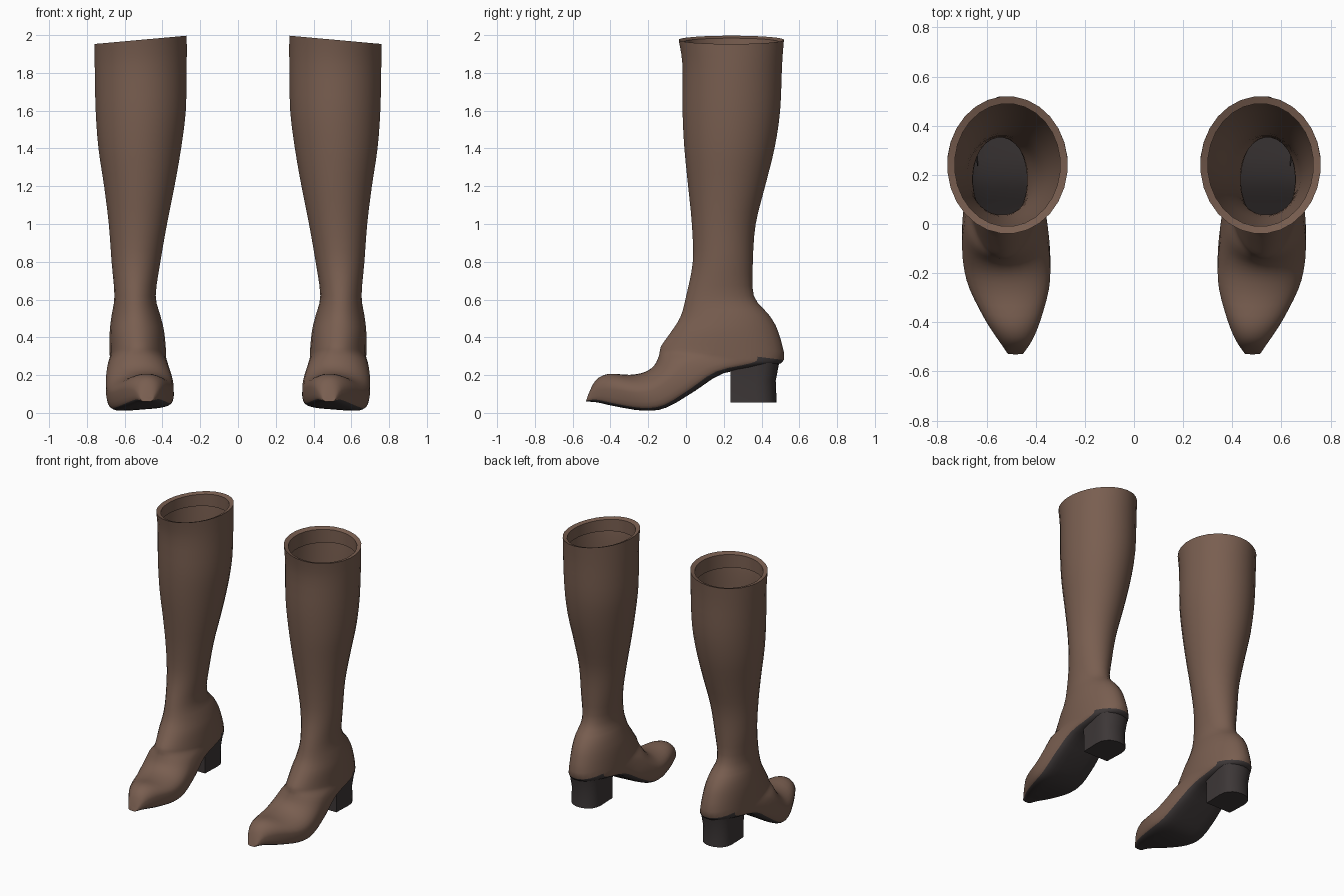
import bpy, bmesh, math
from mathutils import Vector

SIDES = 28      # points around each ring
STEPS = 3       # smoothed rings between listed ones


def make_material(name, rgb):
    mat = bpy.data.materials.new(name)
    mat.use_nodes = True
    color = (*rgb, 1)
    mat.diffuse_color = color
    bsdf = mat.node_tree.nodes["Principled BSDF"]
    bsdf.inputs["Base Color"].default_value = color
    bsdf.inputs["Roughness"].default_value = 0.8
    return mat


def catmull(p, q, r, s, t):
    """Smooth blend from tuple q to tuple r."""
    return [0.5 * (2 * b + (c - a) * t + (2 * a - 5 * b + 4 * c - d) * t * t
                   + (3 * b - a - 3 * c + d) * t ** 3)
            for a, b, c, d in zip(p, q, r, s)]


def smooth_rings(rings):
    out = []
    last = len(rings) - 1
    for i in range(last):
        quad = [rings[max(0, min(last, i + k))] for k in (-1, 0, 1, 2)]
        out += [catmull(*quad, step / STEPS) for step in range(STEPS)]
    return out + [list(rings[-1])]


def ring_points(ring, inset=0.0):
    """Tilted oval from front point to back point, squared off underneath."""
    yf, zf, yb, zb, x0, x1, square, roll = ring
    pts = []
    for j in range(SIDES):
        a = 2 * math.pi * (j + 0.5) / SIDES
        u, v = math.cos(a), math.sin(a)
        if v < 0:
            power = 1 - square
            u = math.copysign(abs(u) ** power, u)
            v = -abs(v) ** power
        x = (x0 + x1) / 2 + u * ((x1 - x0) / 2 - inset)
        y = (yf + yb) / 2 + v * ((yf - yb) / 2 + inset)
        z = (zf + zb) / 2 + v * (zf - zb) / 2
        tilt = roll + 0.09 * max(0, min(1, (z - 1.8) / 0.17))
        pts.append(Vector((x, y, z - tilt * (x - 0.515))))
    return pts


def loft(name, rings, side, mats, rule, caps):
    """Skin a list of point rings; rule(i, j) picks the material."""
    bm = bmesh.new()
    rows = [[bm.verts.new((p.x * side, p.y, p.z)) for p in ring] for ring in rings]
    count = len(rows[0])

    def face(verts, index):
        f = bm.faces.new(verts if side > 0 else verts[::-1])
        f.material_index = index
        f.smooth = True

    for i in range(len(rows) - 1):
        for j in range(count):
            k = (j + 1) % count
            face([rows[i][j], rows[i][k], rows[i + 1][k], rows[i + 1][j]], rule(i, j))
    if "start" in caps:
        face(rows[0][::-1], 0)
    if "end" in caps:
        face(rows[-1], 0)
    mesh = bpy.data.meshes.new(name)
    bm.to_mesh(mesh)
    bm.free()
    for m in mats:
        mesh.materials.append(m)
    obj = bpy.data.objects.new(name, mesh)
    bpy.context.collection.objects.link(obj)
    bpy.ops.object.select_all(action='DESELECT')
    obj.select_set(True)
    bpy.context.view_layer.objects.active = obj
    bpy.ops.object.shade_smooth_by_angle(angle=math.radians(50))
    return obj


cube = bpy.data.objects.get("Cube")
if cube:
    bpy.data.objects.remove(cube, do_unlink=True)

leather = make_material("brown leather", (0.19, 0.112, 0.08))
rubber = make_material("dark sole", (0.046, 0.038, 0.038))

# Shaft: height, front y, back y, inner x, outer x
shaft = [
    (1.975, -0.04, 0.52, 0.27, 0.76),
    (1.84, -0.02, 0.51, 0.27, 0.76),
    (1.6, -0.02, 0.5, 0.275, 0.755),
    (1.4, -0.01, 0.47, 0.3, 0.74),
    (1.2, 0.01, 0.42, 0.335, 0.71),
    (1, 0.03, 0.37, 0.375, 0.685),
    (0.8, 0.035, 0.355, 0.41, 0.67),
    (0.62, 0, 0.36, 0.435, 0.655),
]
# Foot: front y, z, back y, z, inner x, outer x, squareness, sideways roll
foot = [
    (-0.03, 0.51, 0.44, 0.52, 0.41, 0.67, 0, 0),
    (-0.08, 0.43, 0.49, 0.43, 0.39, 0.68, 0, 0),
    (-0.13, 0.36, 0.52, 0.28, 0.38, 0.68, 0.1, 0),
    (-0.14, 0.33, 0.43, 0.25, 0.38, 0.68, 0.4, 0),
    (-0.145, 0.3, 0.2, 0.21, 0.37, 0.69, 0.6, 0),
    (-0.17, 0.25, 0.05, 0.12, 0.35, 0.7, 0.6, 0.03),
    (-0.22, 0.215, -0.1, 0.035, 0.34, 0.695, 0.6, 0.07),
    (-0.3, 0.2, -0.22, 0.017, 0.345, 0.67, 0.6, 0.08),
    (-0.41, 0.205, -0.37, 0.035, 0.38, 0.605, 0.6, 0.06),
    (-0.48, 0.17, -0.47, 0.055, 0.415, 0.55, 0.5, 0.03),
    (-0.52, 0.09, -0.53, 0.06, 0.45, 0.515, 0.4, 0),
]
listed = [(yf, z, yb, z, x0, x1, 0, 0) for z, yf, yb, x0, x1 in shaft] + foot
body = smooth_rings(listed)

# Folded lip inside the opening
lip = []
for drop in (0.1, 0.01):
    ring = list(body[0])
    ring[1] -= drop
    ring[3] -= drop
    lip.append([p for p in ring_points(ring, 0.03)])
boot_rings = lip + [ring_points(r) for r in body]
sole_start = len(lip) + (len(shaft) + 2) * STEPS


def boot_rule(i, j):
    """The flat underside of the foot is sole, everything else leather."""
    low = math.sin(2 * math.pi * (j + 1) / SIDES) < -0.45
    return 1 if i >= sole_start and low else 0


def heel_ring(z, front, back, half):
    """Flat-fronted, round-backed outline."""
    pts = []
    middle = front + (back - front) * 0.55
    for k in range(11):
        a = math.pi * k / 10
        pts.append(Vector((0.53 - half * math.cos(a),
                           middle + (back - middle) * math.sin(a) ** 0.8, z)))
    return pts + [Vector((0.53 + half * 0.95, front, z)),
                  Vector((0.53 - half * 0.95, front, z))]


heel_rings = [heel_ring(0.275, 0.235, 0.495, 0.115),
              heel_ring(0.17, 0.235, 0.475, 0.105),
              heel_ring(0.055, 0.235, 0.48, 0.105)]

# Mirrored pair
for side, label in ((1, "left"), (-1, "right")):
    loft(label + "_boot", boot_rings, side, [leather, rubber], boot_rule, "end")
    loft(label + "_heel", heel_rings, side, [rubber], lambda i, j: 0, "end")
